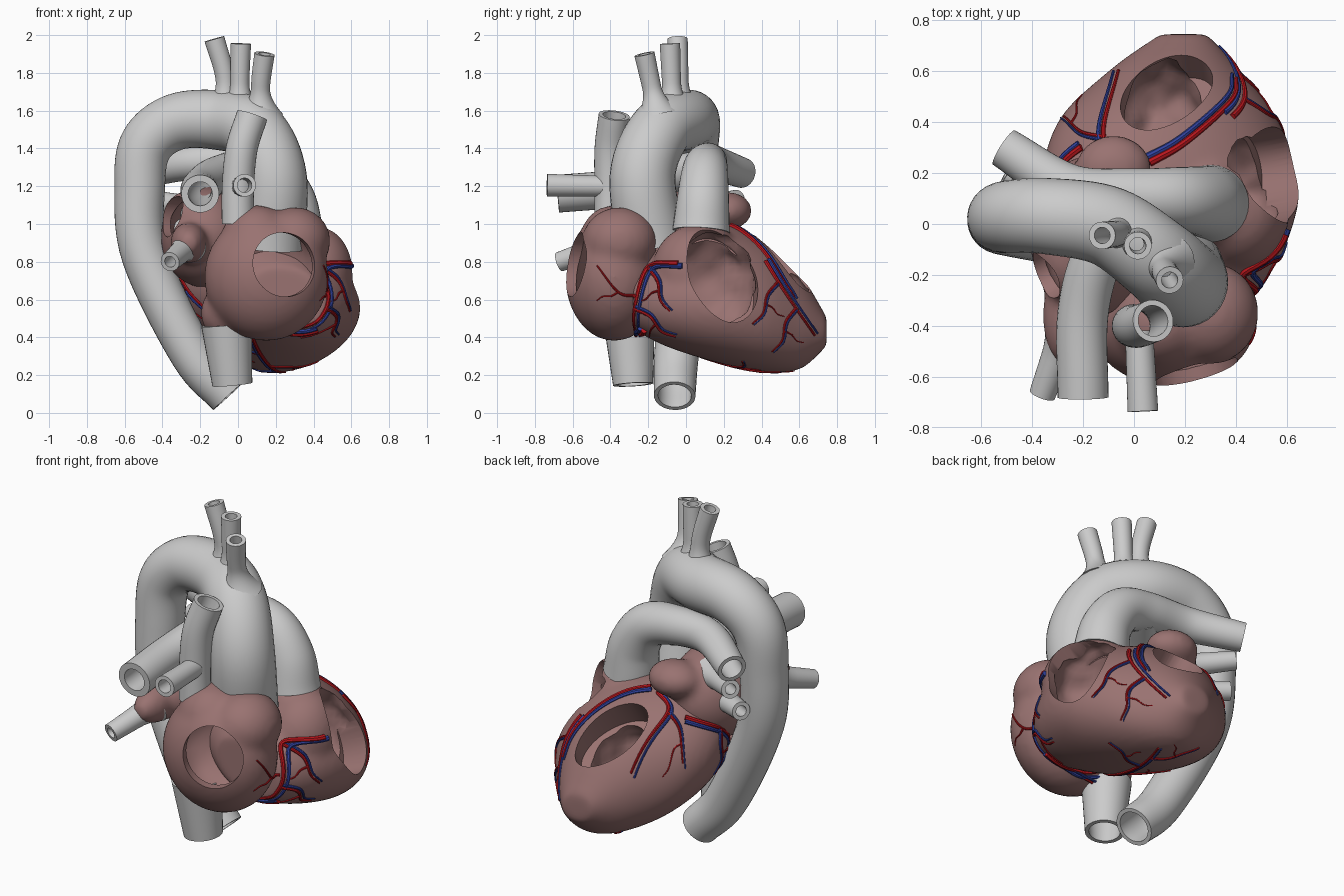
import bpy, bmesh, math
from math import sin, cos, pi
from mathutils import Vector, Matrix, noise
from mathutils.bvhtree import BVHTree

if "Cube" in bpy.data.objects:
    bpy.data.objects.remove(bpy.data.objects["Cube"])


def material(name, rgb):
    m = bpy.data.materials.new(name)
    m.diffuse_color = (*rgb, 1)
    m.use_nodes = True
    m.node_tree.nodes["Principled BSDF"].inputs["Base Color"].default_value = m.diffuse_color
    return m


MUSCLE = material("muscle", (0.32, 0.17, 0.165))
RED = material("artery_red", (0.5, 0.008, 0.012))
BLUE = material("vein_blue", (0.03, 0.055, 0.35))


def make(name, bm, mat=None):
    bmesh.ops.recalc_face_normals(bm, faces=bm.faces[:])
    me = bpy.data.meshes.new(name)
    bm.to_mesh(me)
    bm.free()
    ob = bpy.data.objects.new(name, me)
    bpy.context.collection.objects.link(ob)
    if mat:
        me.materials.append(mat)
    return ob


def spline(pts, n=8):
    ends = lambda a, b: tuple(2 * i - j for i, j in zip(a, b))
    p = [ends(pts[0], pts[1]), *pts, ends(pts[-1], pts[-2])]
    out = []
    for i in range(1, len(p) - 2):
        for k in range(n):
            t = k / n
            out.append(tuple(0.5 * (2 * b + (c - a) * t + (2 * a - 5 * b + 4 * c - d) * t * t
                                    + (3 * b - a - 3 * c + d) * t ** 3)
                             for a, b, c, d in zip(*p[i - 1:i + 3])))
    return out + [tuple(pts[-1])]


def skin(bm, rings, loop):
    vs = [[bm.verts.new(c) for c in r] for r in rings]
    n = len(vs[0])
    for a, b in zip(vs, vs[1:] + (vs[:1] if loop else [])):
        for i in range(n):
            bm.faces.new((a[i], a[(i + 1) % n], b[(i + 1) % n], b[i]))
    if not loop:
        bm.faces.new(vs[0])
        bm.faces.new(vs[-1])


def tube(name, pts, r0, r1, flare=0, wall=0.022, sides=32, mat=None, smooth=True):
    """Swept vessel tapering r0 to r1, with an optional flared root; hollow when wall > 0."""
    c = [Vector(p) for p in (spline(pts) if smooth else pts)]
    outer, inner, u, prev = [], [], None, None
    for i, p in enumerate(c):
        s = i / (len(c) - 1)
        r = (r0 + (r1 - r0) * s) * (1 + flare * max(0, 1 - 2.2 * s) ** 2)
        t = (c[min(i + 1, len(c) - 1)] - c[max(i - 1, 0)]).normalized()
        if u is None:
            u = t.orthogonal().normalized()
        else:
            u.rotate(prev.rotation_difference(t))
        prev, v = t, t.cross(u)
        ring = [u * cos(2 * pi * k / sides) + v * sin(2 * pi * k / sides) for k in range(sides)]
        outer.append([p + d * r for d in ring])
        inner.append([p + d * (r - wall) for d in ring])
    bm = bmesh.new()
    skin(bm, outer + inner[::-1] if wall else outer, bool(wall))
    return make(name, bm, mat)


def apply(ob, kind, **props):
    m = ob.modifiers.new(kind, kind)
    for k, v in props.items():
        setattr(m, k, v)
    bpy.context.view_layer.objects.active = ob
    bpy.ops.object.modifier_apply(modifier=m.name)


def ellipsoid(bm, c, r):
    mat = Matrix.Translation(c) @ Matrix.Diagonal((*r, 1))
    bmesh.ops.create_uvsphere(bm, u_segments=32, v_segments=20, radius=1, matrix=mat)


def blob(name, parts, rings=None):
    """Fused, softened union of ellipsoids and an optional loft."""
    bm = bmesh.new()
    for c, r in parts:
        ellipsoid(bm, c, r)
    if rings:
        skin(bm, rings, False)
    ob = make(name, bm, MUSCLE)
    apply(ob, 'REMESH', mode='VOXEL', voxel_size=0.02)
    apply(ob, 'SMOOTH', factor=0.5, iterations=12)
    return ob


def cut(ob, cutter):
    cutter.hide_render = True
    apply(ob, 'BOOLEAN', operation='DIFFERENCE', solver='EXACT', object=cutter)
    bpy.data.objects.remove(cutter)


def hollow(ob, c, r, bump):
    bm = bmesh.new()
    ellipsoid(bm, c, r)
    for v in bm.verts:
        v.co += (v.co - Vector(c)) * noise.noise(v.co * 11) * bump
    cut(ob, make("cavity_cutter", bm, MUSCLE))


def window(ob, c, normal, long_axis, a, b, inside=0.15):
    z = Vector(normal).normalized()
    x = Vector(long_axis)
    x = (x - z * x.dot(z)).normalized()
    rot = Matrix((x, z.cross(x), z)).transposed().to_4x4()
    mat = Matrix.Translation(Vector(c) + z * (0.15 - inside / 2)) @ rot @ Matrix.Diagonal((a, b, 1, 1))
    bm = bmesh.new()
    bmesh.ops.create_cone(bm, cap_ends=True, segments=48, radius1=1, radius2=1,
                          depth=0.3 + inside, matrix=mat)
    cut(ob, make("window_cutter", bm, MUSCLE))


# Ventricles: tilted elliptical sections along y as (y, xmin, xmax, zmin, zmax)
rings = []
for y, x0, x1, z0, z1 in spline([
        (-0.28, 0.05, 0.47, 0.44, 0.78), (-0.1, -0.2, 0.59, 0.35, 0.92), (0.15, -0.35, 0.65, 0.27, 1),
        (0.4, -0.3, 0.57, 0.22, 0.92), (0.6, -0.1, 0.42, 0.23, 0.74), (0.745, 0.1, 0.29, 0.35, 0.51)]):
    rx, h, k = (x1 - x0) / 2, (z1 - z0) / 2, 0.14
    rz = math.sqrt(h * h - (k * rx) ** 2)
    rings.append([Vector(((x0 + x1) / 2 + rx * cos(t), y, (z0 + z1) / 2 + rz * sin(t) - k * rx * cos(t)))
                  for t in (2 * pi * i / 48 for i in range(48))])
ventricles = blob("ventricles", [((0.31, 0.08, 0.84), (0.18, 0.18, 0.2)),
                                 ((0.41, 0.04, 0.75), (0.2, 0.22, 0.24))], rings)

# Atria
right_atrium = blob("right_atrium", [
    ((0.15, -0.38, 0.72), (0.33, 0.26, 0.34)), ((0.3, -0.35, 0.91), (0.19, 0.2, 0.18)),
    ((0.1, -0.38, 0.92), (0.19, 0.18, 0.18)), ((-0.05, -0.3, 0.53), (0.15, 0.14, 0.15))])
left_atrium = blob("left_atrium", [
    ((-0.17, -0.05, 0.93), (0.24, 0.32, 0.27)), ((-0.26, -0.36, 0.9), (0.1, 0.2, 0.11)),
    ((-0.08, 0.22, 1.07), (0.15, 0.13, 0.1)), ((-0.25, -0.1, 1.03), (0.15, 0.2, 0.15))])

# Surface lookup for the coronary vessels, taken before the windows are cut
both = bmesh.new()
both.from_mesh(ventricles.data)
both.from_mesh(right_atrium.data)
surface = BVHTree.FromBMesh(both)

# Chambers and cutaway windows
hollow(ventricles, (0.41, 0.13, 0.69), (0.17, 0.24, 0.26), 0.14)
hollow(ventricles, (0.1, 0.44, 0.62), (0.17, 0.21, 0.2), 0.14)
window(ventricles, (0.55, 0.19, 0.73), (0.9, 0.15, 0.35), (0, 0.3, -1), 0.27, 0.18)
window(ventricles, (0.13, 0.5, 0.77), (-0.1, 0.6, 0.75), (0.6, 0.7, -0.5), 0.23, 0.145)
hollow(right_atrium, (0.16, -0.38, 0.73), (0.28, 0.21, 0.29), 0.03)
window(right_atrium, (0.24, -0.57, 0.785), (0.3, -0.95, 0), (0, 0, 1), 0.17, 0.17, 0.1)
hollow(left_atrium, (-0.2, -0.08, 0.98), (0.16, 0.22, 0.17), 0.03)
window(left_atrium, (-0.35, -0.2, 1.04), (-0.85, -0.5, 0.1), (0, 0, 1), 0.11, 0.1, 0.12)

# Aorta and its three arch branches, each rising from a flared root
tube("aorta", [(0.17, -0.18, 0.88), (0.19, -0.23, 1.25), (0.09, -0.14, 1.49), (-0.1, -0.01, 1.55),
               (-0.33, 0.03, 1.54), (-0.485, 0.03, 1.42), (-0.52, 0.02, 1.2), (-0.49, 0, 0.83),
               (-0.24, -0.05, 0.31), (-0.05, -0.06, 0.09)], 0.182, 0.11)
for side, base, tip in (("right", (0.12, -0.15), (0.14, -0.22, 1.9)),
                        ("middle", (0.01, -0.07), (0.015, -0.085, 1.955)),
                        ("left", (-0.07, -0.03), (-0.125, -0.045, 1.98))):
    root, end = Vector((*base, 1.58)), Vector(tip)
    mid = root.lerp(end, 0.5)
    mid.x = root.x
    tube(side + "_arch_branch", [root, mid, end], 0.047, 0.054, 1.5)

# Venae cavae and azygos vein
tube("superior_vena_cava", [(0, -0.4, 1), (0, -0.4, 1.2), (0.02, -0.4, 1.4), (0.075, -0.38, 1.575)], 0.086, 0.083)
tube("azygos_vein", [(0.02, -0.42, 1.2), (0.035, -0.735, 1.205)], 0.055, 0.06)
tube("inferior_vena_cava", [(-0.06, -0.3, 0.47), (-0.03, -0.28, 0.15)], 0.135, 0.106)

# Pulmonary arteries and veins
tube("pulmonary_trunk", [(0.3, 0.08, 0.96), (0.27, 0.09, 1.13), (0.17, 0.1, 1.27), (0, 0.11, 1.32),
                         (-0.25, 0.14, 1.325), (-0.51, 0.3, 1.27)], 0.152, 0.08)
tube("right_pulmonary_artery", [(0.02, 0.1, 1.3), (-0.13, -0.1, 1.25), (-0.2, -0.35, 1.19), (-0.2, -0.68, 1.16)],
     0.1, 0.1, wall=0.036)
for name, a, b in (("left_upper", (-0.22, 0.08, 1.08), (-0.48, 0.27, 1.13)),
                   ("left_lower", (-0.25, 0.05, 0.95), (-0.5, 0.2, 0.98)),
                   ("right_lower", (-0.26, -0.4, 0.89), (-0.36, -0.67, 0.8))):
    tube(name + "_pulmonary_vein", [a, b], 0.065, 0.052, 0.5)

# Coronary vessels: paths drawn in one view and dropped onto the muscle
VIEWS = {"right": lambda a, b: ((3, a, b), (-1, 0, 0)), "left": lambda a, b: ((-3, a, b), (1, 0, 0)),
         "top": lambda a, b: ((a, b, 3), (0, 0, -1)), "below": lambda a, b: ((a, b, -3), (0, 0, 1))}


def drape(name, view, path, r, mat, shift):
    hits = []
    for a, b in path:
        o, d = VIEWS[view](a + shift[0], b + shift[1])
        co, no, *_ = surface.ray_cast(Vector(o), Vector(d))
        if co:
            hits.append(co + no * 0.003)
    if len(hits) < 4:
        return
    for _ in range(2):
        hits = [hits[0]] + [(a + 2 * b + c) / 4 for a, b, c in zip(hits, hits[1:], hits[2:])] + [hits[-1]]
    tube(name, hits, r, r * 0.45, 0, 0, 8, mat, False)


def coronary(view, pts, r, twigs=0, side=1, level=0):
    """Red artery with a blue vein beside it; twigs fork off by rule, side 0 alternates."""
    path = spline(pts, 10)
    d = (Vector(path[-1]) - Vector(path[0])).normalized()
    drape("coronary_artery", view, path, r, RED, (0, 0))
    if level < 2:
        drape("cardiac_vein", view, path, r * 0.9, BLUE, Vector((-d.y, d.x)) * r * 1.4)
    for k in range(twigs):
        i = int(len(path) * (k + 1) / (twigs + 1))
        p = Vector(path[i])
        s = side or (-1) ** k
        t = (Vector(path[i + 1]) - p).normalized()
        size = 0.26 if level == 0 else 0.12
        out = [p] + [p + Matrix.Rotation(s * math.radians(a), 2) @ t * size * f
                     for a, f in ((72, 0.35), (58, 0.7), (64, 1))]
        coronary(view, out, r * 0.62, 1 if level == 0 else 0, -s, level + 1)


coronary("right", [(-0.04, 0.79), (-0.2, 0.77), (-0.27, 0.55), (-0.265, 0.4)], 0.017, 2)
coronary("right", [(-0.27, 0.62), (-0.36, 0.64), (-0.47, 0.78)], 0.009, 1, 1, 2)
coronary("top", [(0.06, 0.24), (0.2, 0.32), (0.38, 0.48), (0.4, 0.57)], 0.017)
coronary("right", [(0.42, 0.8), (0.52, 0.64), (0.68, 0.41)], 0.013, 2, -1)
coronary("top", [(0, 0.26), (-0.12, 0.34), (-0.06, 0.6)], 0.014, 1)
coronary("left", [(0.3, 0.9), (0.08, 0.76), (-0.12, 0.5)], 0.015, 2)
coronary("below", [(0.42, -0.22), (0.12, -0.24), (-0.14, -0.08)], 0.016)
coronary("below", [(0.06, -0.2), (0.17, 0.25), (0.25, 0.5)], 0.012, 3, 0)

bpy.ops.object.select_all(action='SELECT')
bpy.context.view_layer.objects.active = ventricles
bpy.ops.object.shade_smooth_by_angle(angle=math.radians(40))
